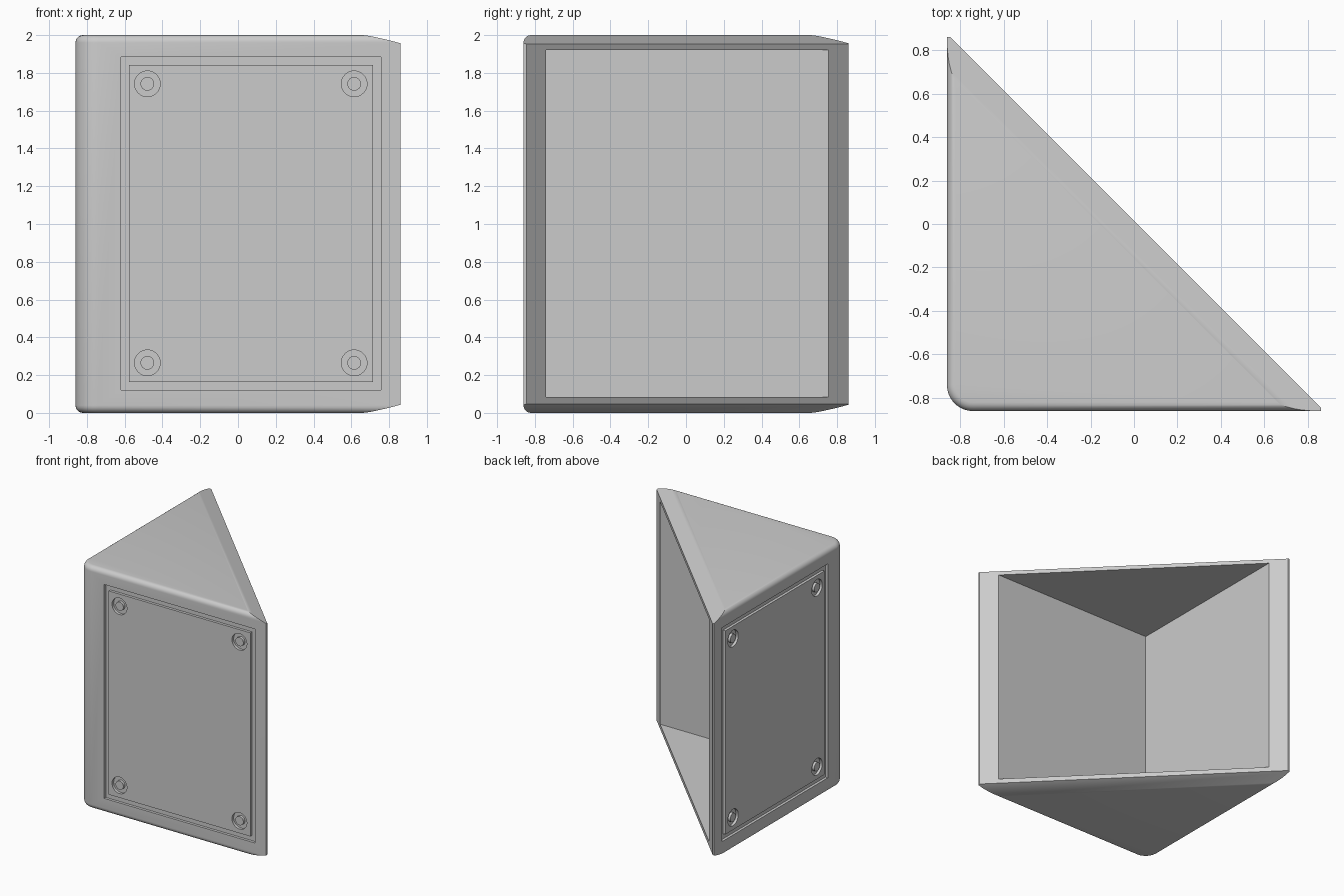
import bpy
import bmesh
from math import cos, sin, pi, radians
from mathutils import Vector

default = bpy.data.objects.get("Cube")
if default:
    bpy.data.objects.remove(default, do_unlink=True)

HALF, HEIGHT = 0.86, 2.0
CORNER, EDGE = 0.12, 0.04      # radius of the upright corner, of the top and bottom edges
OPEN = 0.015                   # the open diagonal face lies on x + y = OPEN
FAR = 1.5

grey = bpy.data.materials.new("plain grey")
grey.use_nodes = True
colour = (0.6, 0.6, 0.6, 1)
grey.diffuse_color = colour
grey.node_tree.nodes["Principled BSDF"].inputs["Base Color"].default_value = colour


def make_object(name, bm):
    bmesh.ops.recalc_face_normals(bm, faces=bm.faces)
    mesh = bpy.data.meshes.new(name)
    bm.to_mesh(mesh)
    bm.free()
    mesh.materials.append(grey)
    obj = bpy.data.objects.new(name, mesh)
    bpy.context.collection.objects.link(obj)
    return obj


def bridge(bm, a, b):
    for i in range(len(a)):
        j = (i + 1) % len(a)
        bm.faces.new((a[i], a[j], b[j], b[i]))


def outline(inset, z):
    """Square plan with one rounded corner, drawn in by inset."""
    radius, centre, side = CORNER - inset, CORNER - HALF, inset - HALF
    arc = [(centre - radius * cos(k * pi / 24), centre - radius * sin(k * pi / 24))
           for k in range(13)]
    return [Vector((x, y, z)) for x, y in [(side, FAR)] + arc + [(FAR, side), (FAR, FAR)]]


def cut(bm, point, normal):
    """Slice off everything beyond a plane and close the hole."""
    geom = bm.verts[:] + bm.edges[:] + bm.faces[:]
    result = bmesh.ops.bisect_plane(bm, geom=geom, plane_co=point, plane_no=normal,
                                    clear_outer=True)
    edges = [e for e in result["geom_cut"] if isinstance(e, bmesh.types.BMEdge)]
    bmesh.ops.contextual_create(bm, geom=edges)


# Wedge body: stacked outlines with rounded top and bottom edges
bm = bmesh.new()
steps = [k * pi / 12 for k in range(7)]
low = [(EDGE * (1 - sin(a)), EDGE * (1 - cos(a))) for a in steps]
levels = low + [(inset, HEIGHT - z) for inset, z in reversed(low)]
rings = [[bm.verts.new(p) for p in outline(*level)] for level in levels]
for a, b in zip(rings, rings[1:]):
    bridge(bm, a, b)
bm.faces.new(rings[0])
bm.faces.new(rings[-1])

# Diagonal face, its sloping top and bottom margins, blunt tips
cut(bm, (OPEN, 0, 1), (1, 1, 0))
drop, run = 0.047, 0.175
for z, s in ((HEIGHT, 1), (0, -1)):
    cut(bm, (OPEN, 0, z - s * drop), (drop, drop, s * run))
cut(bm, (HALF, 0, 1), (1, 0, 0))
cut(bm, (0, HALF, 1), (0, 1, 0))
body = make_object("wedge_housing", bm)

# Cutters: inner hollow, panel grooves and ring-shaped screw recesses
bm = bmesh.new()
wall = CORNER - HALF
hollow = [[bm.verts.new((x, y, z)) for x, y in ((wall, wall), (1, wall), (wall, 1))]
          for z in (0.085, 1.92)]
bridge(bm, *hollow)
for tri in hollow:
    bm.faces.new(tri)


def groove(outer, inner, swap):
    """Closed ring between two loops, sunk into the front or the side wall."""
    loops = []
    for loop, depth in ((outer, -0.9), (outer, -0.838), (inner, -0.838), (inner, -0.9)):
        loops.append([bm.verts.new((depth, u, z) if swap else (u, depth, z))
                      for u, z in loop])
    for i in range(4):
        bridge(bm, loops[i], loops[(i + 1) % 4])


def rectangle(u0, u1, z0, z1):
    return [(u0, z0), (u1, z0), (u1, z1), (u0, z1)]


def circle(u, z, r, n=32):
    return [(u + r * cos(2 * pi * k / n), z + r * sin(2 * pi * k / n)) for k in range(n)]


for swap in (False, True):
    groove(rectangle(-0.62, 0.757, 0.12, 1.885),
           rectangle(-0.578, 0.715, 0.163, 1.843), swap)
    for u in (-0.48, 0.615):
        for z in (0.265, 1.742):
            groove(circle(u, z, 0.068), circle(u, z, 0.036), swap)
cutter = make_object("recess_cutter", bm)
cutter.hide_render = True

# Carve the recesses and finish the shading
mod = body.modifiers.new("recesses", "BOOLEAN")
mod.operation = "DIFFERENCE"
mod.solver = "EXACT"
mod.object = cutter
bpy.ops.object.select_all(action="DESELECT")
bpy.context.view_layer.objects.active = body
body.select_set(True)
bpy.ops.object.modifier_apply(modifier=mod.name)
bpy.data.objects.remove(cutter, do_unlink=True)
bpy.ops.object.shade_smooth_by_angle(angle=radians(30))
